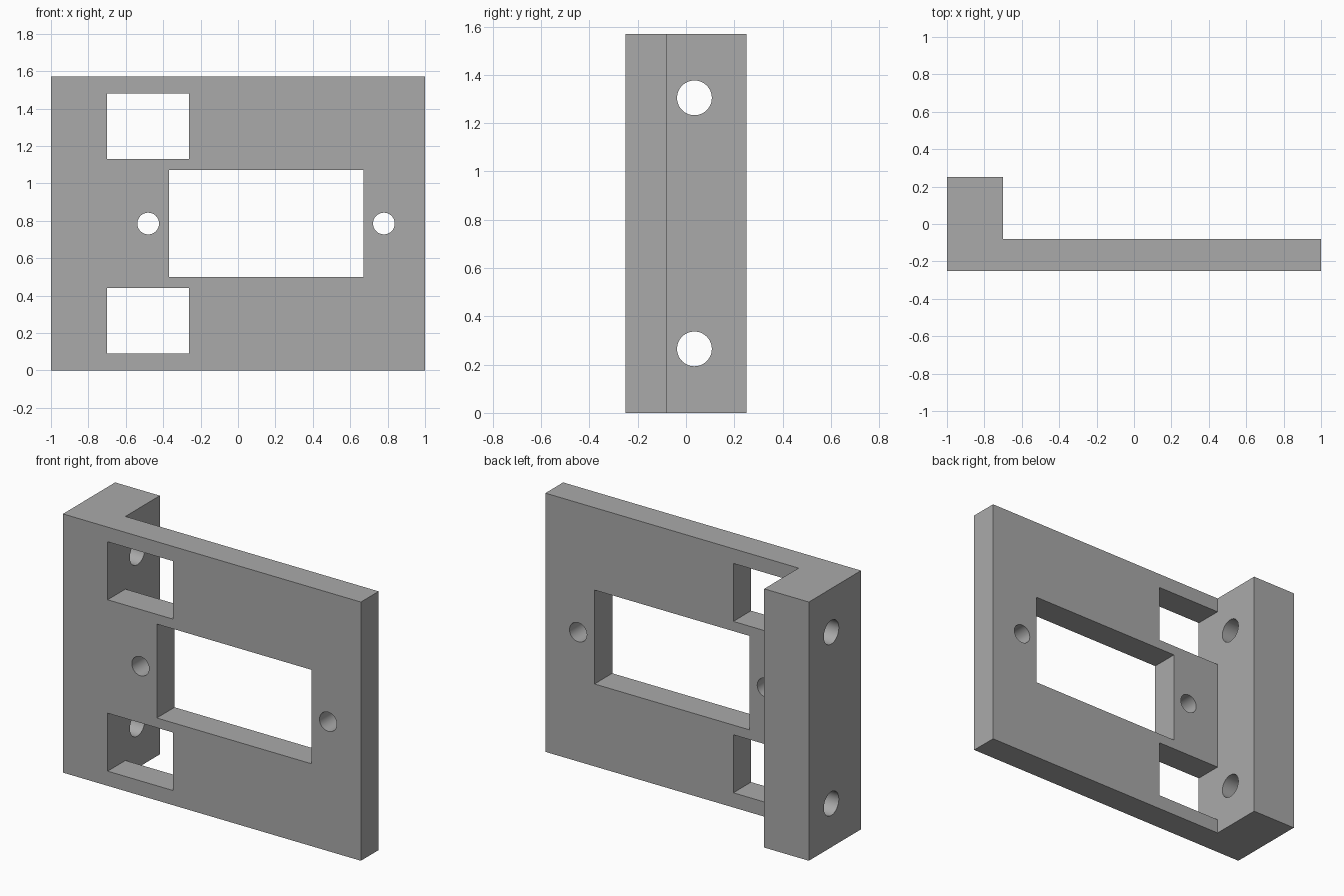
import bpy, bmesh
from math import pi
from mathutils import Matrix, Vector

cube = bpy.data.objects.get("Cube")
if cube:
    bpy.data.objects.remove(cube, do_unlink=True)

HEIGHT = 1.57
FRONT, BACK = -0.25, 0.25
PLATE_BACK = -0.08
FLANGE_X = -0.70
MID_Z = HEIGHT / 2


def make_object(name, bm):
    bmesh.ops.recalc_face_normals(bm, faces=bm.faces[:])
    mesh = bpy.data.meshes.new(name)
    bm.to_mesh(mesh)
    bm.free()
    obj = bpy.data.objects.new(name, mesh)
    bpy.context.collection.objects.link(obj)
    return obj


def extrude_profile(bm, points, direction):
    face = bm.faces.new([bm.verts.new(p) for p in points])
    new = bmesh.ops.extrude_face_region(bm, geom=[face])["geom"]
    moved = [v for v in new if isinstance(v, bmesh.types.BMVert)]
    bmesh.ops.translate(bm, verts=moved, vec=direction)


def window(bm, x0, x1, z0, z1):
    y = FRONT - 0.1
    corners = [(x0, y, z0), (x1, y, z0), (x1, y, z1), (x0, y, z1)]
    extrude_profile(bm, corners, Vector((0, PLATE_BACK + 0.03 - y, 0)))


def hole(bm, centre, radius, depth, axis):
    turn = Matrix.Rotation(pi / 2, 4, "X" if axis == "Y" else "Y")
    bmesh.ops.create_cone(bm, cap_ends=True, segments=48, radius1=radius,
                          radius2=radius, depth=depth,
                          matrix=Matrix.Translation(centre) @ turn)


# L-shaped bracket: front plate with a mounting flange on one side
bm = bmesh.new()
outline = [(-1, FRONT), (1, FRONT), (1, PLATE_BACK), (FLANGE_X, PLATE_BACK),
           (FLANGE_X, BACK), (-1, BACK)]
extrude_profile(bm, [(x, y, 0) for x, y in outline], Vector((0, 0, HEIGHT)))
bracket = make_object("mounting_bracket", bm)

# Openings: main window, two side windows, plate holes and flange holes
bm = bmesh.new()
window(bm, -0.37, 0.67, 0.50, 1.07)
for z in (0.265, HEIGHT - 0.265):
    window(bm, FLANGE_X, -0.262, z - 0.176, z + 0.176)
    hole(bm, (-0.85, 0.035, z), 0.072, 0.5, "X")
for x in (-0.48, 0.78):
    hole(bm, (x, -0.165, MID_Z), 0.058, 0.4, "Y")
cutter = make_object("opening_cutter", bm)
cutter.hide_render = True

# Cut the openings and drop the helper
cut = bracket.modifiers.new("openings", "BOOLEAN")
cut.object = cutter
cut.operation = "DIFFERENCE"
cut.solver = "EXACT"
bpy.context.view_layer.objects.active = bracket
bracket.select_set(True)
bpy.ops.object.modifier_apply(modifier=cut.name)
bpy.data.objects.remove(cutter, do_unlink=True)

# Plain grey finish, smooth only inside the round holes
grey = bpy.data.materials.new("plain_grey")
grey.use_nodes = True
colour = (0.40, 0.40, 0.40, 1)
grey.diffuse_color = colour
grey.node_tree.nodes["Principled BSDF"].inputs["Base Color"].default_value = colour
bracket.data.materials.clear()
bracket.data.materials.append(grey)
bpy.ops.object.shade_smooth_by_angle()
